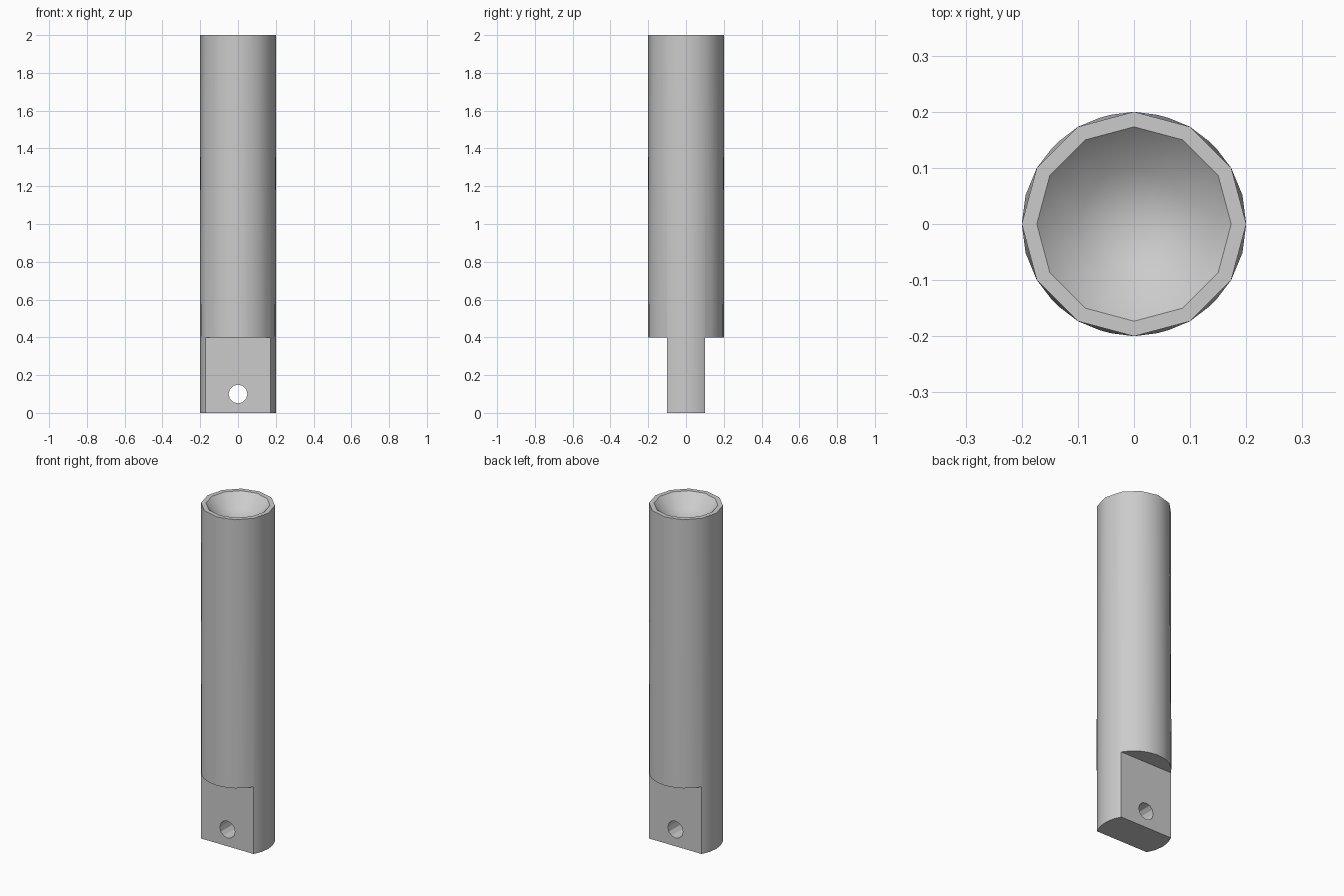
import bpy, bmesh, math
from mathutils import Vector

old = bpy.data.objects.get("Cube")
if old:
    bpy.data.objects.remove(old, do_unlink=True)

# Single plain grey
grey = bpy.data.materials.new("plain_grey")
grey.use_nodes = True
grey.diffuse_color = (0.6, 0.6, 0.6, 1)
grey.node_tree.nodes["Principled BSDF"].inputs["Base Color"].default_value = (0.6, 0.6, 0.6, 1)

R, H, N = 0.2, 2.0, 12


def ring(bm, radius, z, count):
    step = 2 * math.pi / count
    return [bm.verts.new((radius * math.cos(i * step), radius * math.sin(i * step), z))
            for i in range(count)]


def finish(bm, name):
    bmesh.ops.recalc_face_normals(bm, faces=bm.faces)
    mesh = bpy.data.meshes.new(name)
    bm.to_mesh(mesh)
    bm.free()
    obj = bpy.data.objects.new(name, mesh)
    bpy.context.collection.objects.link(obj)
    mesh.materials.append(grey)
    return obj


def cut(target, cutter):
    mod = target.modifiers.new(cutter.name, "BOOLEAN")
    mod.operation = "DIFFERENCE"
    mod.solver = "EXACT"
    mod.object = cutter
    bpy.context.view_layer.objects.active = target
    bpy.ops.object.modifier_apply(modifier=mod.name)
    bpy.data.objects.remove(cutter, do_unlink=True)


# Shaft: rounder foot lofted up to a twelve-sided rim
bm = bmesh.new()
foot = ring(bm, R, 0, 2 * N)
rim = ring(bm, R, H, N)
for i in range(N):
    before, at, after = foot[2 * i - 1], foot[2 * i], foot[2 * i + 1]
    bm.faces.new((rim[i], before, at))
    bm.faces.new((rim[i], at, after))
    bm.faces.new((rim[i], after, rim[(i + 1) % N]))
bm.faces.new(foot)

# Spherical socket sunk into the top
previous = rim
for polar in (60, 30):
    a = math.radians(polar)
    z = H + R / 2 - R * math.cos(a)
    current = ring(bm, R * math.sin(a), z, N)
    for i in range(N):
        j = (i + 1) % N
        bm.faces.new((previous[i], previous[j], current[j], current[i]))
    previous = current
bottom = bm.verts.new((0, 0, H - R / 2))
for i in range(N):
    bm.faces.new((previous[i], previous[(i + 1) % N], bottom))
shaft = finish(bm, "shaft")

# Flats on front and back leave a tang at the foot
for side, name in ((-1, "front_flat_cutter"), (1, "back_flat_cutter")):
    bm = bmesh.new()
    bmesh.ops.create_cube(bm, size=1)
    bmesh.ops.scale(bm, vec=(1, 0.4, 0.8), verts=bm.verts)
    bmesh.ops.translate(bm, vec=(0, side * 0.3, 0), verts=bm.verts)
    cut(shaft, finish(bm, name))

# Pin hole through the tang
bm = bmesh.new()
bmesh.ops.create_cone(bm, cap_ends=True, segments=N, radius1=0.05, radius2=0.05, depth=1)
pin_cutter = finish(bm, "pin_hole_cutter")
pin_cutter.rotation_euler.x = math.pi / 2
pin_cutter.location.z = 0.1
bpy.context.view_layer.update()
cut(shaft, pin_cutter)

bpy.ops.object.select_all(action="DESELECT")
shaft.select_set(True)
bpy.context.view_layer.objects.active = shaft
bpy.ops.object.shade_smooth_by_angle(angle=math.radians(35))

# Keep the hole wall faceted
pin_axis = Vector((0, 0, 0.1))
for face in shaft.data.polygons:
    away = face.center - pin_axis
    if math.hypot(away.x, away.z) < 0.055 and abs(face.normal.y) < 0.1:
        face.use_smooth = False
